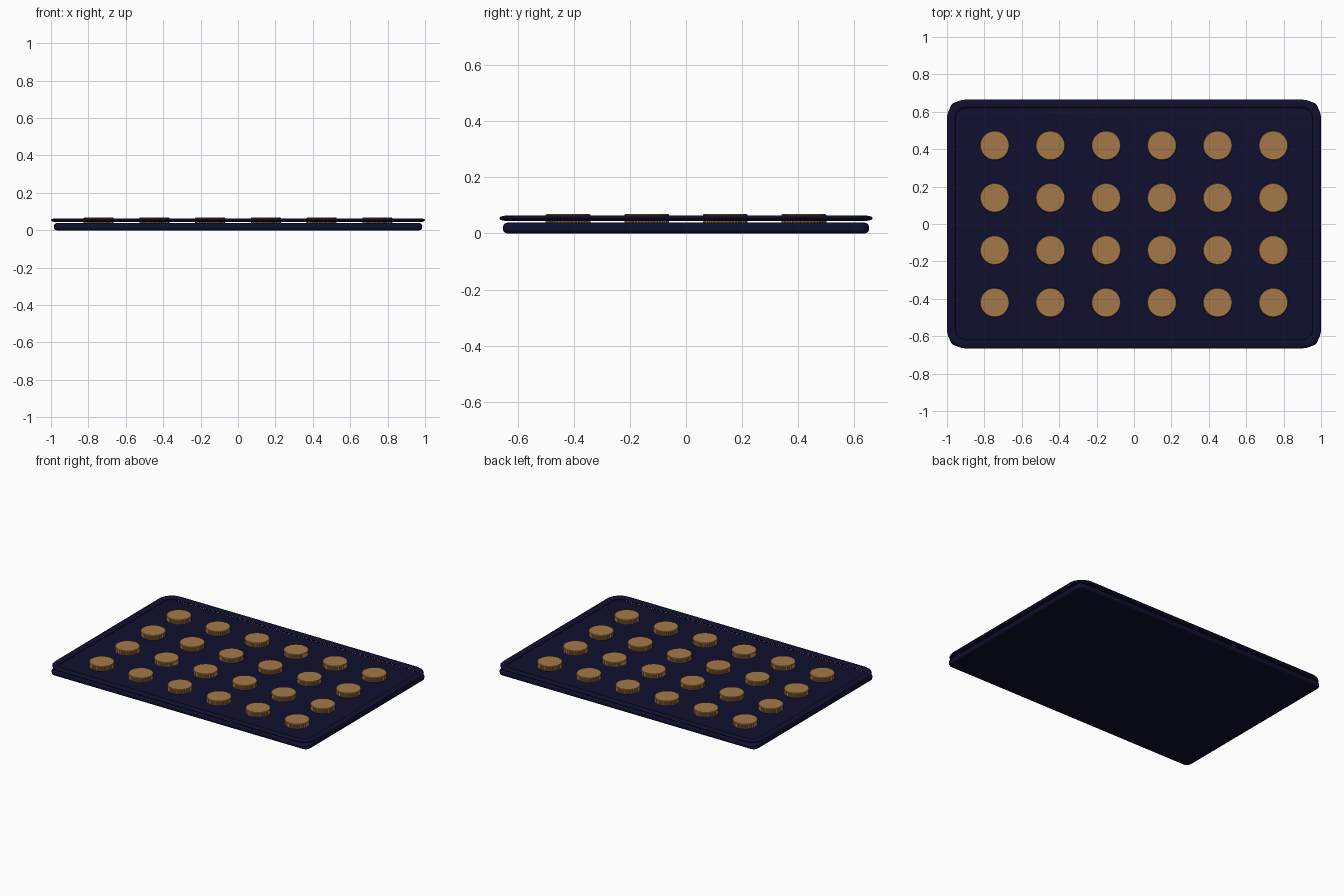
import bpy, bmesh, math

cube = bpy.data.objects.get("Cube")
if cube:
    bpy.data.objects.remove(cube, do_unlink=True)


def material(name, colour):
    mat = bpy.data.materials.new(name)
    mat.use_nodes = True
    mat.diffuse_color = (*colour, 1)
    mat.node_tree.nodes["Principled BSDF"].inputs["Base Color"].default_value = (*colour, 1)
    return mat


navy = material("dark_navy", (0.005, 0.005, 0.028))
tan = material("golden_brown", (0.37, 0.19, 0.065))


def rounded_rect(hx, hy, r, steps=8):
    pts = []
    for q, (sx, sy) in enumerate([(1, 1), (-1, 1), (-1, -1), (1, -1)]):
        for i in range(steps + 1):
            a = math.pi / 2 * (q + i / steps)
            pts.append((sx * (hx - r) + r * math.cos(a), sy * (hy - r) + r * math.sin(a)))
    return pts


def loft(bm, outlines, closed=False):
    """Skin (points, z) outlines into walls, capped or closed into a ring."""
    loops = [[bm.verts.new((x, y, z)) for x, y in pts] for pts, z in outlines]
    pairs = list(zip(loops, loops[1:]))
    if closed:
        pairs.append((loops[-1], loops[0]))
    for lo, hi in pairs:
        for i in range(len(lo)):
            j = (i + 1) % len(lo)
            bm.faces.new((lo[i], lo[j], hi[j], hi[i]))
    if not closed:
        bm.faces.new(loops[0][::-1])
        bm.faces.new(loops[-1])


def finish(bm, name, mat):
    bmesh.ops.recalc_face_normals(bm, faces=bm.faces)
    mesh = bpy.data.meshes.new(name)
    bm.to_mesh(mesh)
    bm.free()
    mesh.materials.append(mat)
    obj = bpy.data.objects.new(name, mesh)
    bpy.context.collection.objects.link(obj)
    bpy.ops.object.select_all(action='DESELECT')
    obj.select_set(True)
    bpy.context.view_layer.objects.active = obj
    bpy.ops.object.shade_smooth_by_angle(angle=math.radians(35))
    return obj


# Tray slab with a rounded edge
bm = bmesh.new()
half, bevel = 0.019, 0.015
layers = []
for side in (-1, 1):
    for k in range(5):
        a = math.pi / 2 * (k / 4 if side > 0 else 1 - k / 4)
        inset = bevel * (1 - math.cos(a))
        z = half + side * (half - bevel + bevel * math.sin(a))
        layers.append((rounded_rect(0.985 - inset, 0.652 - inset, 0.04 - inset), z))
loft(bm, layers)
finish(bm, "tray_base", navy)

# Floating rim: a flat oval section swept round the tray
bm = bmesh.new()
layers = []
for k in range(12):
    a = 2 * math.pi * k / 12
    inset = 0.023 - 0.023 * math.cos(a)
    z = 0.054 + 0.0095 * math.sin(a)
    layers.append((rounded_rect(1 - inset, 0.665 - inset, 0.1 - inset), z))
loft(bm, layers, closed=True)
finish(bm, "tray_rim", navy)


# Round discs with finely fluted sides, in a six by four grid
def fluted_circle(r, depth, teeth=40):
    n = teeth * 2
    return [((r - depth * (i % 2)) * math.cos(2 * math.pi * i / n),
             (r - depth * (i % 2)) * math.sin(2 * math.pi * i / n)) for i in range(n)]


bm = bmesh.new()
loft(bm, [(fluted_circle(0.08, 0.003), 0.036),
          (fluted_circle(0.08, 0.003), 0.066),
          (fluted_circle(0.076, 0), 0.069)])
disc = finish(bm, "disc", tan)
for row in range(4):
    for col in range(6):
        item = disc if row == col == 0 else bpy.data.objects.new("disc", disc.data)
        if item is not disc:
            bpy.context.collection.objects.link(item)
        item.location = ((col - 2.5) * 0.298, (row - 1.5) * 0.28, 0)
